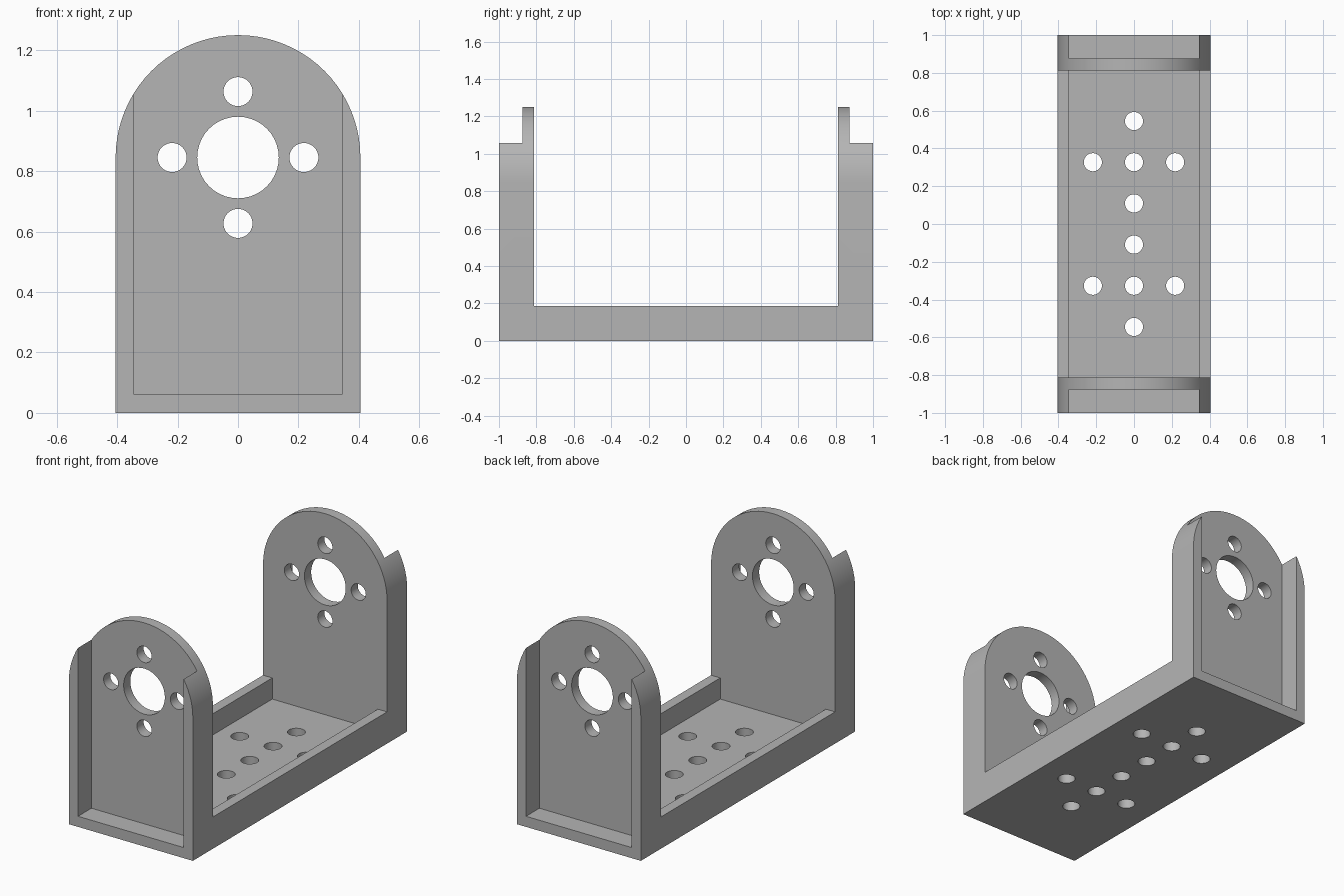
import bpy
import bmesh
from math import cos, sin, pi
from mathutils import Matrix, Vector

if "Cube" in bpy.data.objects:
    bpy.data.objects.remove(bpy.data.objects["Cube"], do_unlink=True)

HALF_W, INNER_W = 0.405, 0.345       # outer and inner half widths
FLOOR, LIP = 0.0625, 0.1875          # floor thickness and tray lip height
PLATE_IN, PLATE_OUT = 0.8125, 0.875  # end plate faces
AXIS_Z = 0.845                       # centre of the rounded top
PITCH, BOLT_R, BORE_R = 0.218, 0.048, 0.135

grey = bpy.data.materials.new("light grey")
grey.use_nodes = True
grey.diffuse_color = (0.46, 0.46, 0.46, 1)
grey.node_tree.nodes["Principled BSDF"].inputs["Base Color"].default_value = grey.diffuse_color


def add_object(name, bm):
    bmesh.ops.recalc_face_normals(bm, faces=bm.faces)
    mesh = bpy.data.meshes.new(name)
    bm.to_mesh(mesh)
    bm.free()
    mesh.materials.append(grey)
    obj = bpy.data.objects.new(name, mesh)
    bpy.context.collection.objects.link(obj)
    return obj


def prism(name, outline, y0, y1):
    """Extrude an (x, z) outline from y0 to y1."""
    bm = bmesh.new()
    face = bm.faces.new([bm.verts.new((x, y0, z)) for x, z in outline])
    moved = bmesh.ops.extrude_face_region(bm, geom=[face])["geom"]
    verts = [g for g in moved if isinstance(g, bmesh.types.BMVert)]
    bmesh.ops.translate(bm, vec=(0, y1 - y0, 0), verts=verts)
    return add_object(name, bm)


def drill(name, holes, depth, turn):
    """Cylinders at each (position, radius), turned from the z axis."""
    bm = bmesh.new()
    for pos, radius in holes:
        bmesh.ops.create_cone(bm, cap_ends=True, segments=40, radius1=radius, radius2=radius,
                              depth=depth, matrix=Matrix.Translation(Vector(pos)) @ turn)
    return add_object(name, bm)


# Solid body with a semicircular top, running the full length
arch = [(HALF_W * cos(pi * i / 40), AXIS_Z + HALF_W * sin(pi * i / 40)) for i in range(41)]
bracket = prism("bracket", [(-HALF_W, 0), (HALF_W, 0)] + arch, -1, 1)

# Middle opening with the shallow tray below it
right_side = [(INNER_W, FLOOR), (INNER_W, LIP), (0.6, LIP), (0.6, 1.5)]
left_side = [(-x, z) for x, z in reversed(right_side)]
cutters = [prism("middle_cutter", right_side + left_side, -PLATE_IN, PLATE_IN)]

# Open-topped recess outside each end plate
recess = [(-INNER_W, FLOOR), (INNER_W, FLOOR), (INNER_W, 1.5), (-INNER_W, 1.5)]
for side in (-1, 1):
    cutters.append(prism("recess_cutter", recess, side * PLATE_OUT, side * 1.2))

# Bore and four bolt holes through both end plates
cross = [(PITCH, 0), (-PITCH, 0), (0, PITCH), (0, -PITCH)]
plate_holes = [((0, 0, AXIS_Z), BORE_R)] + [((x, 0, AXIS_Z + z), BOLT_R) for x, z in cross]
cutters.append(drill("plate_hole_cutter", plate_holes, 3, Matrix.Rotation(pi / 2, 4, "X")))

# Two crosses of bolt holes through the floor
floor_holes = [((x, side * 1.5 * PITCH + y, 0.03), BOLT_R)
               for side in (-1, 1) for x, y in cross + [(0, 0)]]
cutters.append(drill("floor_hole_cutter", floor_holes, 0.2, Matrix.Identity(4)))

# Apply the cuts and remove the helpers
for cutter in cutters:
    cutter.hide_render = True
    mod = bracket.modifiers.new("cut", "BOOLEAN")
    mod.operation = "DIFFERENCE"
    mod.solver = "EXACT"
    mod.object = cutter
depsgraph = bpy.context.evaluated_depsgraph_get()
result = bpy.data.meshes.new_from_object(bracket.evaluated_get(depsgraph))
bracket.modifiers.clear()
bracket.data = result
for cutter in cutters:
    bpy.data.objects.remove(cutter, do_unlink=True)

# Smooth the curved walls, keep the edges sharp
for obj in bpy.context.selected_objects:
    obj.select_set(False)
bracket.select_set(True)
bpy.context.view_layer.objects.active = bracket
bpy.ops.object.shade_smooth_by_angle(angle=pi / 6)
